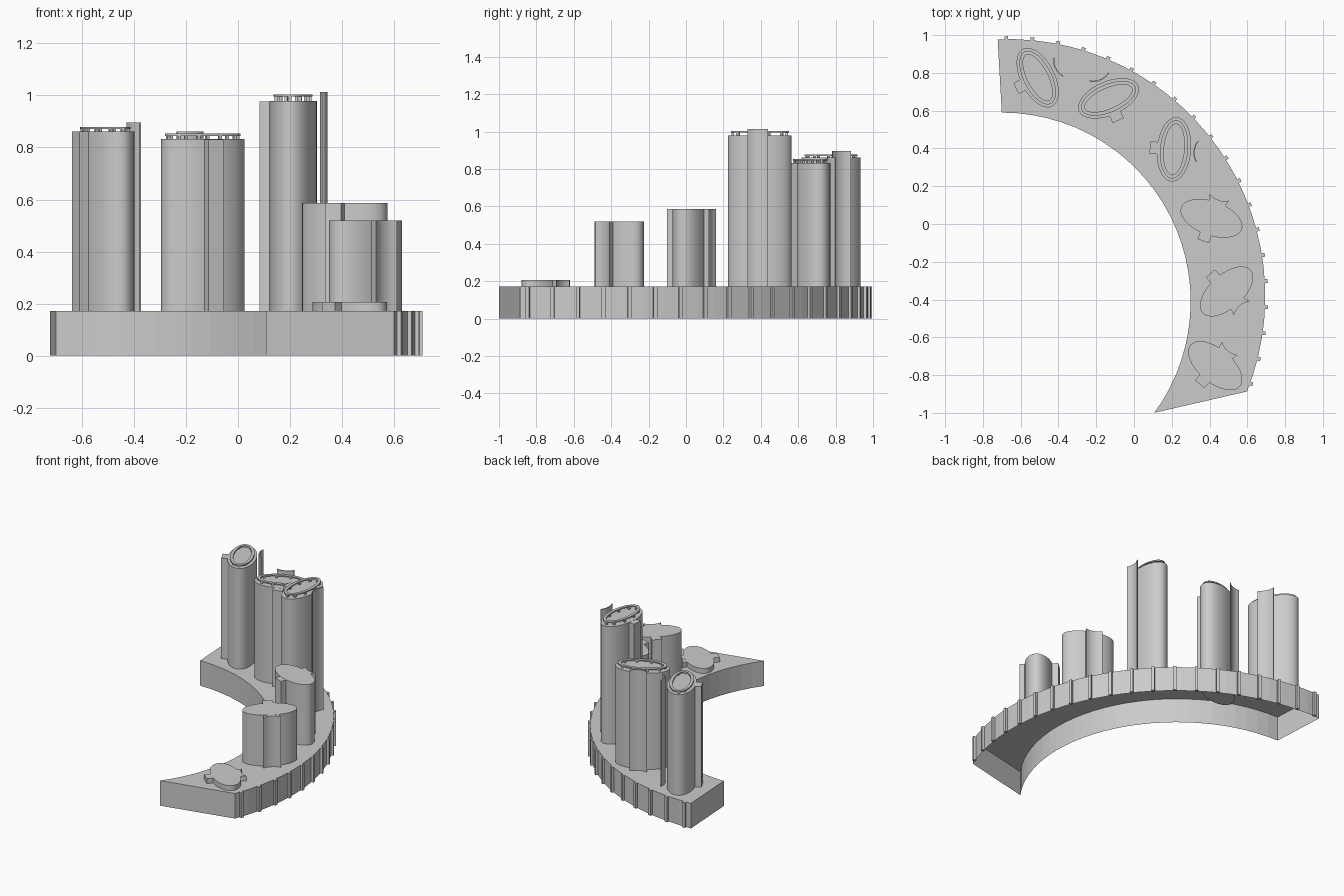
import bpy, bmesh, math
from mathutils import Matrix, Vector

if "Cube" in bpy.data.objects:
    bpy.data.objects.remove(bpy.data.objects["Cube"])

grey = bpy.data.materials.new("light_grey")
grey.diffuse_color = (0.6, 0.6, 0.6, 1)
grey.use_nodes = True
grey.node_tree.nodes["Principled BSDF"].inputs["Base Color"].default_value = grey.diffuse_color
DECK = 0.172


def finish(name, bm, smooth=False, matrix=None):
    bmesh.ops.recalc_face_normals(bm, faces=bm.faces)
    me = bpy.data.meshes.new(name)
    bm.to_mesh(me)
    bm.free()
    ob = bpy.data.objects.new(name, me)
    bpy.context.collection.objects.link(ob)
    me.materials.append(grey)
    if matrix:
        me.transform(matrix)
    if smooth:
        bpy.ops.object.select_all(action='DESELECT')
        ob.select_set(True)
        bpy.context.view_layer.objects.active = ob
        bpy.ops.object.shade_smooth_by_angle(angle=math.radians(30))
    return ob


def prism(bm, pts, z0, z1, bottom=True):
    """Extrude a flat outline between two heights."""
    lo = [bm.verts.new((x, y, z0)) for x, y in pts]
    hi = [bm.verts.new((x, y, z1)) for x, y in pts]
    n = len(pts)
    for i in range(n):
        j = (i + 1) % n
        bm.faces.new((lo[i], lo[j], hi[j], hi[i]))
    bm.faces.new(hi)
    if bottom:
        bm.faces.new(lo[::-1])


def arc(cx, cy, r, a0, a1, n):
    angles = [math.radians(a0 + (a1 - a0) * i / n) for i in range(n + 1)]
    return [(cx + r * math.cos(a), cy + r * math.sin(a)) for a in angles]


def ellipse(a, b, n=40):
    return [(a * math.cos(2 * math.pi * i / n), b * math.sin(2 * math.pi * i / n))
            for i in range(n)]


# Crescent podium, hollow and open underneath
N = 28
outer = arc(-0.667, -0.383, 1.362, 92.3, -21.7, N)
inner = arc(-0.70, -0.41, 1.0, 90, -36.1, N)
bm = bmesh.new()
rows = [[bm.verts.new((x, y, z)) for x, y in line]
        for line, z in ((outer, 0), (outer, DECK), (inner, DECK), (inner, 0))]
for r, s in zip(rows, rows[1:]):
    for i in range(N):
        bm.faces.new((r[i], r[i + 1], s[i + 1], s[i]))
for k in (0, N):
    bm.faces.new([r[k] for r in rows])
finish("podium", bm)

# Vertical fins along the outer wall
bm = bmesh.new()
for i in range(20):
    t = math.radians(90.4 - 5.8 * i)
    m = (Matrix.Translation((-0.667 + 1.366 * math.cos(t), -0.383 + 1.366 * math.sin(t), DECK / 2))
         @ Matrix.Rotation(t, 4, 'Z') @ Matrix.Diagonal((0.022, 0.02, DECK, 1)))
    bmesh.ops.create_cube(bm, size=1, matrix=m)
finish("podium_fins", bm)

A, B = 0.171, 0.09
# x, y, turn, roof height, crown height, blade height, bottom
towers = [
    (-0.51, 0.775, 117, 0.862, 0.878, 0.896, DECK),
    (-0.135, 0.665, 203.5, 0.832, 0.853, 0.862, 0.11),
    (0.212, 0.395, 85, 0.978, 1.003, 1.013, DECK),
    (0.41, 0.03, 160, 0.587, 0, 0, DECK),
    (0.49, -0.357, 42, 0.52, 0, 0, DECK),
    (0.43, -0.75, 140, 0.206, 0, 0, DECK),
]
for k, (x, y, turn, roof, crown, blade, z0) in enumerate(towers, 1):
    place = Matrix.Translation((x, y, 0)) @ Matrix.Rotation(math.radians(turn), 4, 'Z')

    # Oval shaft
    bm = bmesh.new()
    prism(bm, ellipse(A, B), z0, roof)
    finish(f"tower_{k}_shaft", bm, True, place)

    # Square stair core on one side
    bm = bmesh.new()
    prism(bm, [(-0.032, 0.07), (0.032, 0.07), (0.032, 0.128), (-0.032, 0.128)], DECK, roof - 0.0005)
    finish(f"tower_{k}_stair_core", bm, False, place)

    # Curved wing on the other side, flaring outwards at its ends
    flare = [(u, -0.103 - 5.5 * u * u) for u in (-0.055, -0.035, -0.015, 0.015, 0.035, 0.055)]
    bm = bmesh.new()
    if crown:
        back = [(u, v - 0.007) for u, v in reversed(flare)]
        prism(bm, flare + back, DECK, blade)
        finish(f"tower_{k}_blade", bm, True, place)
    else:
        prism(bm, flare + [(0.04, -0.06), (-0.04, -0.06)], DECK, roof - 0.0005)
        finish(f"tower_{k}_wing", bm, True, place)
        continue

    # Roof ring raised on small posts
    bm = bmesh.new()
    out, inn = ellipse(A - 0.016, B - 0.016), ellipse(A - 0.036, B - 0.036)
    loops = [[bm.verts.new((u, v, z)) for u, v in line]
             for line, z in ((out, crown - 0.008), (out, crown),
                             (inn, crown), (inn, crown - 0.008))]
    for r, s in zip(loops, loops[1:] + loops[:1]):
        for i in range(40):
            j = (i + 1) % 40
            bm.faces.new((r[i], r[j], s[j], s[i]))
    finish(f"tower_{k}_roof_ring", bm, True, place)

    bm = bmesh.new()
    for u, v in ellipse(A - 0.026, B - 0.026, 10):
        h = crown - 0.006 - roof
        bmesh.ops.create_cube(bm, size=1, matrix=Matrix.Translation((u, v, roof + h / 2))
                              @ Matrix.Diagonal((0.012, 0.012, h, 1)))
    finish(f"tower_{k}_ring_posts", bm, False, place)
